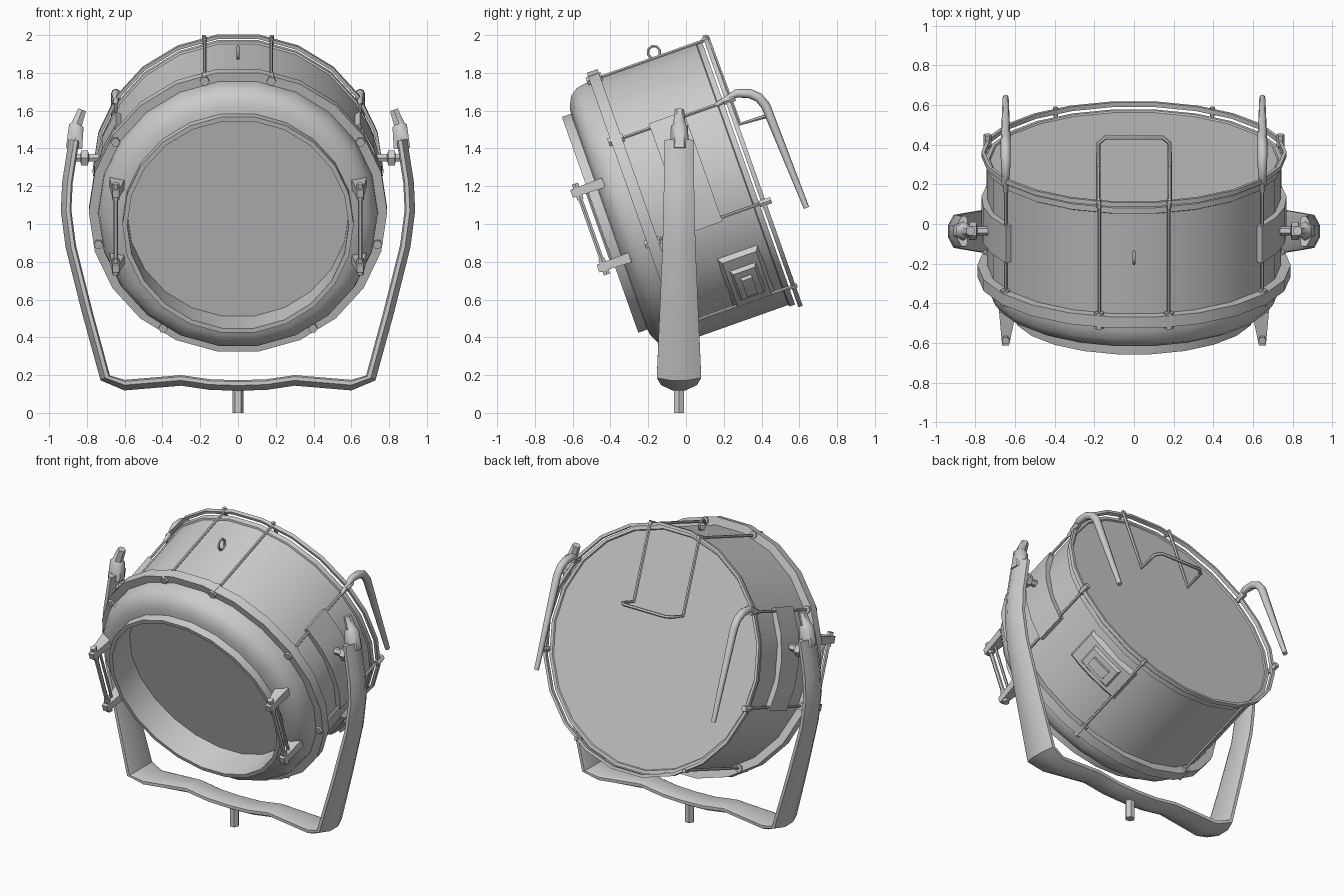
import bpy, bmesh
from math import sin, cos, radians, pi
from mathutils import Matrix, Vector

if "Cube" in bpy.data.objects:
    bpy.data.objects.remove(bpy.data.objects["Cube"])

# Lamp frame: local x = side, y = along the axis to the back, z = up across the face
TILT = Matrix.Translation((0, -0.236, 1.073)) @ Matrix.Rotation(radians(19.5), 4, 'X')
FLAT = Matrix.Identity(4)
SEG = 22


def finish(ob, frame, angle=35):
    bpy.ops.object.select_all(action='DESELECT')
    ob.matrix_world = frame
    ob.select_set(True)
    bpy.context.view_layer.objects.active = ob
    if ob.type == 'CURVE':
        bpy.ops.object.convert(target='MESH')
    bpy.ops.object.shade_smooth_by_angle(angle=radians(angle))


def mesh(name, verts, faces, frame=TILT):
    bm = bmesh.new()
    vs = [bm.verts.new(v) for v in verts]
    for f in faces:
        bm.faces.new([vs[i] for i in f])
    bmesh.ops.remove_doubles(bm, verts=bm.verts, dist=1e-5)
    bmesh.ops.recalc_face_normals(bm, faces=bm.faces)
    me = bpy.data.meshes.new(name)
    bm.to_mesh(me)
    bm.free()
    ob = bpy.data.objects.new(name, me)
    bpy.context.collection.objects.link(ob)
    finish(ob, frame)
    return ob


def polar(angle, r, s):
    """Point on the drum: angle in degrees from the top, radius, depth."""
    return (r * sin(radians(angle)), s, r * cos(radians(angle)))


def lathe(name, profile, closed=False):
    n = len(profile)
    verts = [polar((k + 0.5) * 360 / SEG, r, s) for k in range(SEG) for s, r in profile]
    faces = []
    for k in range(SEG):
        a, b = k * n, (k + 1) % SEG * n
        for i in range(n if closed else n - 1):
            j = (i + 1) % n
            if profile[i][1] == 0 or profile[j][1] == 0:
                continue
            faces.append((a + i, a + j, b + j, b + i))
    for i, (s, r) in enumerate(profile):
        if r == 0:  # flat disc closing the neighbouring profile point
            j = i - 1 if i else 1
            faces.append([k * n + j for k in range(SEG)])
    ob = mesh(name, verts, faces)
    bm = bmesh.new()
    bm.from_mesh(ob.data)
    bmesh.ops.delete(bm, geom=[v for v in bm.verts if not v.link_faces], context='VERTS')
    bm.to_mesh(ob.data)
    bm.free()


def tube(name, pts, radius, frame=TILT, taper=None, res=1, cyclic=False):
    cu = bpy.data.curves.new(name, 'CURVE')
    cu.dimensions = '3D'
    cu.bevel_depth, cu.bevel_resolution, cu.use_fill_caps = radius, res, True
    sp = cu.splines.new('POLY')
    sp.points.add(len(pts) - 1)
    sp.use_cyclic_u = cyclic
    for i, p in enumerate(pts):
        sp.points[i].co = (*p, 1)
        sp.points[i].radius = taper[i] if taper else 1
    ob = bpy.data.objects.new(name, cu)
    bpy.context.collection.objects.link(ob)
    finish(ob, frame, 50)


def loft(name, rings, frame):
    n = len(rings[0])
    verts = [v for ring in rings for v in ring]
    faces = [(k * n + i, k * n + (i + 1) % n, (k + 1) * n + (i + 1) % n, (k + 1) * n + i)
             for k in range(len(rings) - 1) for i in range(n)]
    faces += [list(range(n)), list(range(len(verts) - n, len(verts)))]
    return mesh(name, verts, faces, frame)


def patch(name, a0, a1, s0, s1, r0, r1, inset=0.0, steps=4):
    """Raised pad that follows the drum; inset tapers its outer face."""
    d = inset / r1 * 180 / pi
    rings = []
    for i in range(steps + 1):
        t = i / steps
        lo, hi = a0 + (a1 - a0) * t, a0 + d + (a1 - a0 - 2 * d) * t
        rings.append([polar(lo, r0, s0), polar(lo, r0, s1),
                      polar(hi, r1, s1 - inset), polar(hi, r1, s0 + inset)])
    loft(name, rings, TILT)


# Drum, rolled front shell, flange and back hoop
lathe("drum", [(0, 0.74), (0.565, 0.74), (0.57, 0.75), (0.60, 0.75), (0.60, 0.73), (0.592, 0.725), (0.592, 0)])
lathe("front_shell", [(0, 0.74), (-0.06, 0.74), (-0.11, 0.73), (-0.15, 0.70), (-0.175, 0.65), (-0.185, 0.59)])
lathe("flange", [(-0.03, 0.73), (-0.03, 0.79), (0.03, 0.79), (0.03, 0.73)], True)
lathe("lens_rim", [(-0.17, 0.612), (-0.232, 0.612), (-0.232, 0.587), (-0.04, 0.587), (-0.04, 0)])
lathe("back_hoop", [(0.612, 0.752), (0.612, 0.77), (0.636, 0.77), (0.636, 0.752)], True)

for sx, side in ((1, "right"), (-1, "left")):
    # Tie rods with bolts at the flange and nuts at the hoop
    for a in (13.4, 58.6, 103.6, 148.6):
        tube(f"tie_rod_{side}", [polar(sx * a, 0.757, -0.04), polar(sx * a, 0.757, 0.64)], 0.009)
        tube(f"flange_bolt_{side}", [polar(sx * a, 0.76, -0.045), polar(sx * a, 0.76, 0.04)], 0.025)
        big = 50 < a < 110
        tube(f"hoop_nut_{side}", [polar(sx * a, 0.76, 0.60), polar(sx * a, 0.76, 0.665 if big else 0.645)],
             0.02 if big else 0.013)

    # Bent rear handles
    x = sx * 0.647
    tube(f"rear_handle_{side}",
         [(x, 0.56, 0.393), (x, 0.62, 0.405), (x, 0.68, 0.415), (x, 0.745, 0.392),
          (x, 0.785, 0.355), (x, 0.805, 0.30), (x, 0.828, -0.28)],
         0.025, taper=[0.45, 0.6, 0.9, 1, 1, 1, 0.6], res=2)

    # Lens latches: two wedge clips joined by bars
    for v in (0.205, -0.215):
        loft(f"latch_clip_{side}",
             [[(sx * 0.595, -0.14, v + h), (sx * 0.68, -0.14, v + h), (sx * 0.665, -0.32, v + h * 0.8),
               (sx * 0.63, -0.32, v + h * 0.8)] for h in (-0.027, 0.027)], TILT)
        tube(f"latch_pin_{side}", [(x, -0.285, v - 0.045), (x, -0.285, v + 0.045)], 0.02)
    tube(f"latch_bar_{side}", [(x, -0.285, -0.21), (x, -0.285, 0.21)], 0.013)
    tube(f"latch_inner_bar_{side}", [(x, -0.24, -0.21), (x, -0.24, 0.21)], 0.009)

    # Trunnion plate on the drum and the pivot bolt
    patch(f"pivot_plate_{side}", sx * 57, sx * 105, 0.19, 0.385, 0.73, 0.77)
    pivot = [(sx * px, -0.035, 1.35) for px in (0.71, 0.79, 0.795, 0.83, 0.835, 0.90)]
    tube(f"pivot_bolt_{side}", pivot, 0.045, FLAT, [0.5, 0.5, 1, 1, 0.5, 0.5])

    # Prong above the yoke arm
    tube(f"yoke_prong_{side}", [(sx * px, -0.035, z) for px, z in
                                ((0.868, 1.40), (0.856, 1.52), (0.853, 1.53), (0.825, 1.605))],
         0.05, FLAT, [1, 0.9, 0.65, 0.5])

# Wire rest bent from the two top rods
w = [(0.18, 0.635, 0.755), (0.18, 0.645, 0.255), (0.18, 0.77, 0.25), (0.145, 0.80, 0.247)]
tube("wire_rest", w + [(-a, b, c) for a, b, c in reversed(w)], 0.011)

# Small lifting eye on top
tube("lifting_eye", [(0, 0.342 - 0.033 * cos(t), 0.765 + 0.035 * sin(t))
                     for t in (i * pi / 4 for i in range(8))], 0.008, cyclic=True)

# Switch box low on the right side
patch("switch_panel", 120, 151, 0.28, 0.53, 0.72, 0.765, 0.03)
patch("switch_box", 127, 144, 0.33, 0.48, 0.76, 0.785, 0.015)
patch("switch_lever", 131, 140, 0.375, 0.435, 0.78, 0.81)

# Yoke: ridged strap swept from one arm tip to the other (x, z, width)
half = [(0.15, 0.15, 0.15), (0.3, 0.172, 0.15), (0.6, 0.147, 0.19), (0.703, 0.185, 0.235), (0.797, 0.53, 0.205),
        (0.885, 0.88, 0.175), (0.91, 1.07, 0.165), (0.903, 1.22, 0.16), (0.868, 1.445, 0.155)]
path = [(-a, b, c) for a, b, c in reversed(half)] + [(0, 0.145, 0.15)] + half
rings = []
for i, (px, pz, wd) in enumerate(path):
    p, q = path[max(i - 1, 0)], path[min(i + 1, len(path) - 1)]
    t = Vector((q[0] - p[0], q[1] - p[1])).normalized()
    rings.append([(px + t.y * o, -0.037 + wd * y, pz - t.x * o) for y, o in
                  ((-0.5, -0.02), (-0.4, -0.028), (0.4, -0.028), (0.5, -0.02), (0.5, 0), (0.18, 0.028), (-0.18, 0.028), (-0.5, 0))])
loft("yoke", rings, FLAT)

# Mounting spigot
tube("spigot", [(0, -0.037, 0), (0, -0.037, 0.14)], 0.03, FLAT)
